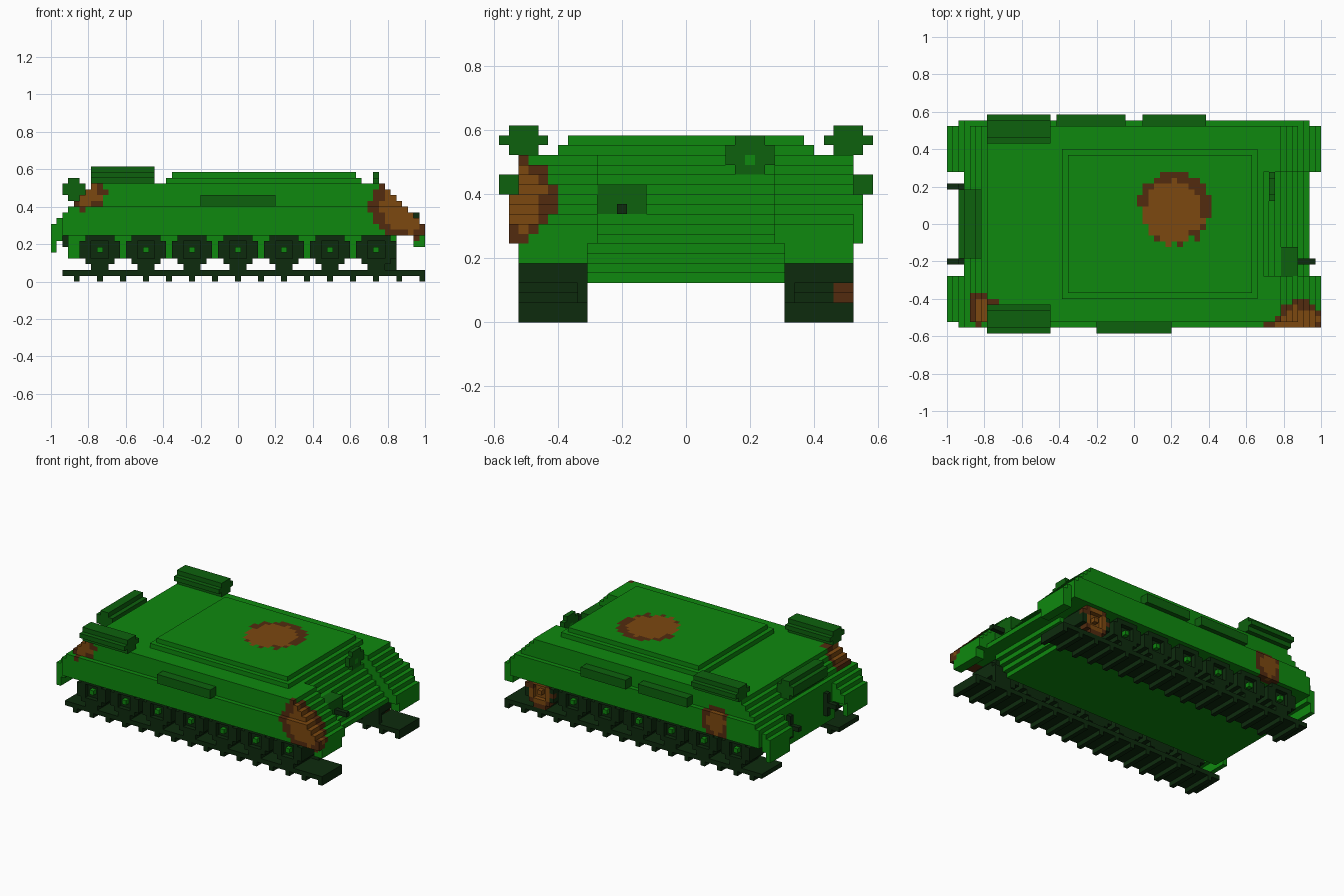
import bpy
import math
from mathutils import Vector

cube = bpy.data.objects.get("Cube")
if cube:
    bpy.data.objects.remove(cube, do_unlink=True)

LENGTH = 65                # grid cells along the longest side
CELL = 2 / LENGTH


def material(name, rgb):
    mat = bpy.data.materials.new(name)
    mat.use_nodes = True
    mat.diffuse_color = (*rgb, 1)
    mat.node_tree.nodes["Principled BSDF"].inputs["Base Color"].default_value = (*rgb, 1)
    return mat


GREEN, DARK, TRACK, RUST, RUST_EDGE = range(5)
MATERIALS = [
    material("hull green", (0.0045, 0.25, 0.0045)),
    material("dark green", (0.004, 0.12, 0.004)),
    material("track black green", (0.0042, 0.024, 0.0042)),
    material("rust brown", (0.2, 0.065, 0.005)),
    material("dark rust", (0.085, 0.024, 0.0045)),
]


def box(x0, x1, y0, y1, z0, z1):
    return {(i, j, k) for i in range(x0, x1) for j in range(y0, y1) for k in range(z0, z1)}


def mirror(cells):
    return {(i, -1 - j, k) for i, j, k in cells}


def block_part(name, cells, paint):
    """Skin a set of grid cells with square faces, coloured by a rule."""
    verts, faces, colours = {}, [], []
    for cell in sorted(cells):
        for axis in range(3):
            for side in (0, 1):
                near = list(cell)
                near[axis] += 2 * side - 1
                if tuple(near) in cells:
                    continue
                u, v = (axis + 1) % 3, (axis + 2) % 3
                loop = []
                for du, dv in ((0, 0), (1, 0), (1, 1), (0, 1)):
                    p = list(cell)
                    p[axis] += side
                    p[u] += du
                    p[v] += dv
                    loop.append(verts.setdefault(tuple(p), len(verts)))
                faces.append(loop if side else loop[::-1])
                colours.append(paint(cell) if callable(paint) else paint)
    mesh = bpy.data.meshes.new(name)
    points = [((x - LENGTH / 2) * CELL, y * CELL, z * CELL) for x, y, z in verts]
    mesh.from_pydata(points, [], faces)
    used = sorted(set(colours))
    for c in used:
        mesh.materials.append(MATERIALS[c])
    for poly, c in zip(mesh.polygons, colours):
        poly.material_index = used.index(c)
    obj = bpy.data.objects.new(name, mesh)
    bpy.context.collection.objects.link(obj)
    return obj


def rust(base, centre, radii, core=0.68, shift=(0, 0, 0)):
    """Paint rule: a ragged rust patch with a darker rim."""
    def rule(cell):
        d = [(c + 0.5 - m) / r for c, m, r in zip(cell, centre, radii)]
        ragged = 0.07 * math.sin(3 * cell[0] + 5 * cell[1] + 2 * cell[2])
        if Vector(d).length + ragged > 1:
            return base
        inner = Vector([a - s for a, s in zip(d, shift)]).length
        return RUST if inner + ragged < core else RUST_EDGE
    return rule


# Upper hull: stepped slopes at both ends, nose set back between the fenders
hull = set()
for k in range(8, 17):
    front, back = min(65, 74 - k), max(0, k - 9)
    hull |= box(back, front, -17, -9, k, k + 1)
    hull |= box(max(3, back), 71 - k, -9, 9, k, k + 1)
    hull |= box(back, front, 9, 17, k, k + 1)
    if k < 13:             # side bulge
        hull |= box(max(2, back), front, -18, -17, k, k + 1)
        hull |= box(max(2, back), min(63, front), 17, 18, k, k + 1)
# Hanging mudguard lips
for lip in (box(63, 65, 10, 17, 6, 8), box(0, 1, 10, 17, 5, 8), box(1, 2, 10, 17, 7, 8)):
    hull |= lip | mirror(lip)

patches = [
    rust(GREEN, (62, -17.5, 13), (6.5, 4.2, 5.8), 0.72),
    rust(GREEN, (6, -15.5, 15), (3.7, 3.6, 3)),
    rust(GREEN, (12.7, 17.5, 11), (3.2, 2, 3.8)),
]
block_part("upper_hull", hull,
           lambda cell: next((c for c in (p(cell) for p in patches) if c != GREEN), GREEN))

# Belly with stepped lower nose
belly = set()
for k in range(4, 8):
    belly |= box(3, 53 + k, -10, 10, k, k + 1)
block_part("lower_hull", belly, GREEN)

# Raised roof plates
block_part("roof_plate_lower", box(20, 54, -13, 13, 17, 18), GREEN)
block_part("roof_plate_upper", box(21, 53, -12, 12, 18, 19),
           rust(GREEN, (39.8, 2.9, 18.5), (6.2, 6.3, 9), 0.84, (-0.1, -0.12, 0)))

# Fuel drums on the rear deck and across the tail
drum = box(7, 18, 15, 18, 17, 20) | box(7, 18, 14, 19, 18, 19)
block_part("left_drum", drum, DARK)
block_part("right_drum", mirror(drum), DARK)
block_part("tail_drum", box(3, 5, -6, 6, 14, 18) | box(2, 6, -6, 6, 15, 17), DARK)

# Stowage boxes along the sides
for name, x0, x1, y0 in (("left_rear_box", 19, 31, 17),
                         ("left_front_box", 34, 45, 17),
                         ("right_box", 26, 39, -19)):
    block_part(name, box(x0, x1, y0, y0 + 2, 13, 15), DARK)

# Headlamp on the nose
lamp = box(56, 57, 4, 9, 16, 18) | box(56, 57, 5, 8, 15, 19) | box(56, 57, 6, 7, 14, 15)
block_part("headlamp", lamp, lambda c: GREEN if c[1:] == (6, 16) else DARK)

# Bow gun in its mount
mount = box(57, 61, -9, -4, 10, 14) - hull
block_part("bow_gun_mount", mount, DARK)
block_part("bow_gun", box(61, 64, -7, -6, 11, 12), TRACK)

# Tow hooks on the tail
hook = box(2, 3, 6, 7, 6, 11) | box(0, 2, 6, 7, 8, 9)
block_part("left_tow_hook", hook, TRACK)
block_part("right_tow_hook", mirror(hook), TRACK)

# Tracks: flat band with cross cleats and a front drive housing
track = box(2, 65, 10, 17, 1, 2) | box(56, 60, 10, 11, 2, 6)
for x in range(4, 65, 4):
    track |= box(x, x + 1, 10, 17, 0, 1)
block_part("left_track", track, TRACK)
block_part("right_track", mirror(track), TRACK)

# Road wheels: stepped discs with a sunken ring around a green hub
for n, x in enumerate(range(8, 57, 8), 1):
    wheel = set()
    for r in range(-3, 3):
        half = {3: 1, 2: 2}.get(abs(r), 3)
        wheel |= box(x - half, x + half + 1, 11, 17, 5 + r, 6 + r)
    wheel -= box(x - 1, x + 2, 16, 17, 4, 7)
    wheel |= box(x, x + 1, 16, 17, 5, 6)

    def hub_paint(cell, x=x):
        return GREEN if cell[0] == x and cell[2] == 5 else TRACK

    corroded = rust(TRACK, (56.5, 16.5, 5.5), (3, 2, 4), 0.75)
    block_part(f"left_wheel_{n}", wheel, corroded if x == 56 else hub_paint)
    block_part(f"right_wheel_{n}", mirror(wheel), hub_paint)
